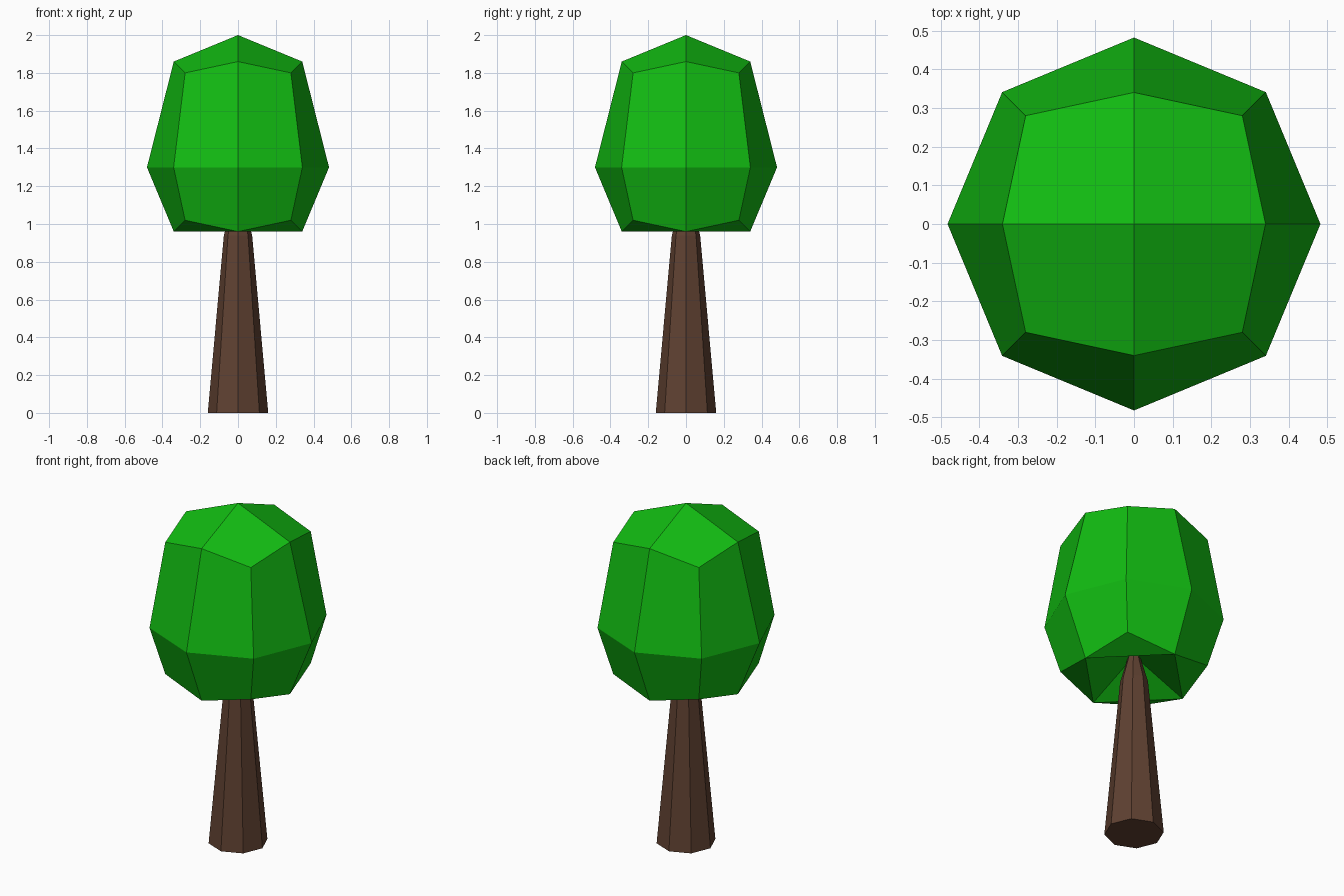
import bpy, bmesh
from math import cos, sin, pi

if "Cube" in bpy.data.objects:
    bpy.data.objects.remove(bpy.data.objects["Cube"])


def material(name, rgb):
    m = bpy.data.materials.new(name)
    m.diffuse_color = (*rgb, 1)
    m.use_nodes = True
    m.node_tree.nodes["Principled BSDF"].inputs["Base Color"].default_value = m.diffuse_color
    return m


def ring(bm, r_axis, z_axis, r_diag, z_diag):
    """Eight points; on-axis and diagonal ones alternate."""
    pts = []
    for i in range(8):
        r, z = (r_diag, z_diag) if i % 2 else (r_axis, z_axis)
        a = i * pi / 4
        pts.append(bm.verts.new((r * cos(a), r * sin(a), z)))
    return pts


def bridge(bm, low, high):
    for i in range(8):
        j = (i + 1) % 8
        bm.faces.new((low[i], low[j], high[j], high[i]))


def finish(bm, name, mat):
    bmesh.ops.recalc_face_normals(bm, faces=bm.faces[:])
    mesh = bpy.data.meshes.new(name)
    bm.to_mesh(mesh)
    bm.free()
    mesh.materials.append(mat)
    bpy.context.collection.objects.link(bpy.data.objects.new(name, mesh))


leaf_green = material("leaf_green", (0.006, 0.50, 0.006))
bark_brown = material("bark_brown", (0.115, 0.053, 0.031))

# Trunk: tapered octagon with a narrow tip hidden in the crown
bm = bmesh.new()
rings = [ring(bm, r, z, r, z) for r, z in ((0.16, 0), (0.075, 0.94), (0.028, 1.11))]
for low, high in zip(rings, rings[1:]):
    bridge(bm, low, high)
bm.faces.new(rings[0][::-1])
bm.faces.new(rings[-1])
finish(bm, "trunk", bark_brown)

# Crown: rounded box of 24 patches, with a hollow underside
bm = bmesh.new()
bottom = ring(bm, 0.34, 0.96, 0.396, 1.02)
middle = ring(bm, 0.482, 1.30, 0.482, 1.30)
top = ring(bm, 0.34, 1.86, 0.396, 1.80)
bridge(bm, bottom, middle)
bridge(bm, middle, top)
peak = bm.verts.new((0, 0, 2.0))
hollow = bm.verts.new((0, 0, 1.10))
for i in range(0, 8, 2):
    j, k = i + 1, (i + 2) % 8
    bm.faces.new((peak, top[i], top[j], top[k]))
    bm.faces.new((bottom[k], bottom[j], bottom[i]))
    bm.faces.new((hollow, bottom[k], bottom[i]))
finish(bm, "crown", leaf_green)
